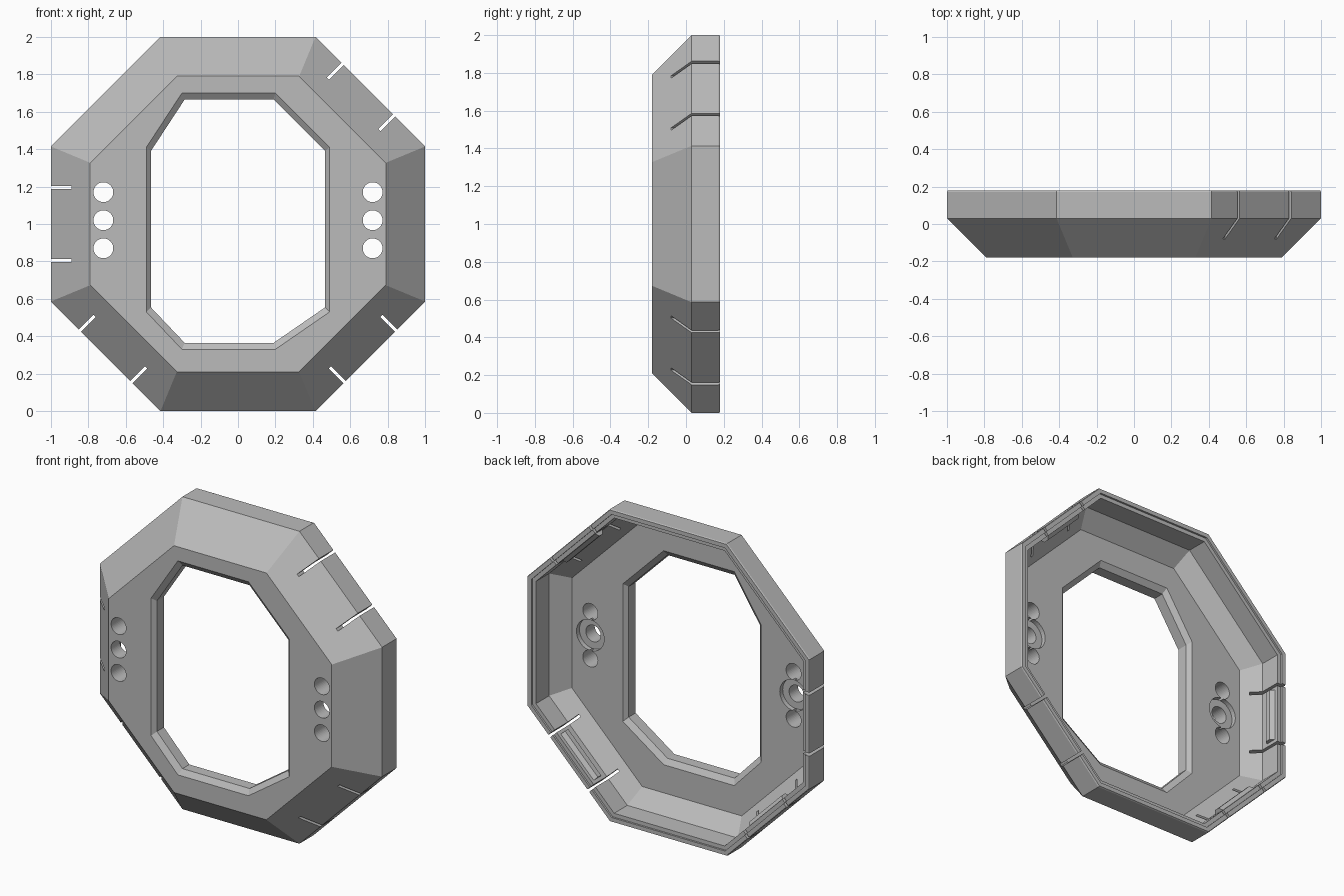
import bpy, bmesh, math
from mathutils import Matrix, Vector

cube = bpy.data.objects.get("Cube")
if cube:
    bpy.data.objects.remove(cube, do_unlink=True)

grey = bpy.data.materials.new("plain_grey")
grey.use_nodes = True
colour = (0.5, 0.5, 0.5, 1)
grey.diffuse_color = colour
grey.node_tree.nodes["Principled BSDF"].inputs["Base Color"].default_value = colour


def finish(name, bm, cutter=False):
    bmesh.ops.recalc_face_normals(bm, faces=bm.faces)
    mesh = bpy.data.meshes.new(name)
    bm.to_mesh(mesh)
    bm.free()
    mesh.materials.append(grey)
    obj = bpy.data.objects.new(name, mesh)
    bpy.context.collection.objects.link(obj)
    if cutter:
        obj.hide_render = True
        obj.hide_viewport = True
        obj.display_type = 'WIRE'
    return obj


def loft(name, rings, cutter=False):
    """Skin a list of rings of points and cap both ends."""
    bm = bmesh.new()
    loops = [[bm.verts.new(p) for p in ring] for ring in rings]
    n = len(loops[0])
    for a, b in zip(loops, loops[1:]):
        for i in range(n):
            j = (i + 1) % n
            bm.faces.new((a[i], a[j], b[j], b[i]))
    bm.faces.new(loops[0])
    bm.faces.new(loops[-1])
    return finish(name, bm, cutter)


def octagon(r, y):
    c = r / math.cos(math.pi / 8)
    angles = [math.pi / 8 + k * math.pi / 4 for k in range(8)]
    return [(c * math.cos(a), y, 1 + c * math.sin(a)) for a in angles]


def edge_box(bm, angle, shift, r0, r1, y0, y1, width):
    """Box lying against the octagon side that faces the given angle."""
    m = (Matrix.Translation((0, 0, 1)) @ Matrix.Rotation(-angle, 4, 'Y')
         @ Matrix.Translation(((r0 + r1) / 2, (y0 + y1) / 2, shift))
         @ Matrix.Diagonal((r1 - r0, y1 - y0, width, 1)))
    return bmesh.ops.create_cube(bm, size=1, matrix=m)["verts"]


def drill(name, x, z, r, y0, y1):
    bm = bmesh.new()
    m = Matrix.Translation((x, (y0 + y1) / 2, z)) @ Matrix.Rotation(math.pi / 2, 4, 'X')
    bmesh.ops.create_cone(bm, cap_ends=True, segments=40, radius1=r, radius2=r,
                          depth=y1 - y0, matrix=m)
    return finish(name, bm, True)


# Hollow octagonal frame: floor, inner wall, stepped rim, outer wall, sloped front
profile = [(0.85, -0.06), (0.945, 0.035), (0.945, 0.168), (0.97, 0.168),
           (0.97, 0.18), (0.996, 0.18), (1, 0.172), (1, 0.03), (0.79, -0.18)]
frame = loft("octagonal_frame", [octagon(r, y) for r, y in profile])
cutters = []

# Central opening, chamfered on both faces
outline = [(-0.49, 1.41), (-0.3, 1.7), (0.2, 1.7), (0.49, 1.41),
           (0.49, 0.53), (0.2, 0.33), (-0.3, 0.33), (-0.49, 0.53)]
mid = 1.015
steps = [(-0.205, 1.05), (-0.155, 0.95), (-0.085, 0.95), (-0.035, 1.05)]
cutters.append(loft("opening_cutter",
                    [[(x * s, y, mid + (z - mid) * s) for x, z in outline]
                     for y, s in steps], True))

# Three holes each side, with a shallow round recess behind the middle one
for x in (-0.72, 0.72):
    for z in (0.87, 1.02, 1.17):
        cutters.append(drill("hole_cutter", x, z, 0.053, -0.3, 0.1))
    cutters.append(drill("recess_cutter", x, 1.02, 0.098, -0.09, 0.05))

# Pairs of slots that free a snap tab on four sides
sides = [(math.radians(45), 0.015), (math.radians(180), 0),
         (math.radians(225), 0), (math.radians(315), 0)]
for angle, offset in sides:
    for s in (-0.195, 0.195):
        bm = bmesh.new()
        edge_box(bm, angle, offset + s, 0.89, 1.1, -0.3, 0.3, 0.018)
        cutters.append(finish("slot_cutter", bm, True))

for c in cutters:
    mod = frame.modifiers.new("cut", 'BOOLEAN')
    mod.operation = 'DIFFERENCE'
    mod.solver = 'EXACT'
    mod.object = c

# Wedge-shaped snap ridges on the inside of each tab
for angle, offset in sides:
    bm = bmesh.new()
    verts = edge_box(bm, angle, offset, 0.922, 0.95, 0.07, 0.15, 0.33)
    out = Vector((math.cos(angle), 0, math.sin(angle)))
    for v in verts:
        if (v.co - Vector((0, 0, 1))).dot(out) < 0.93:
            v.co.y = 0.11 + (v.co.y - 0.11) * 0.4
    finish("snap_ridge", bm)
